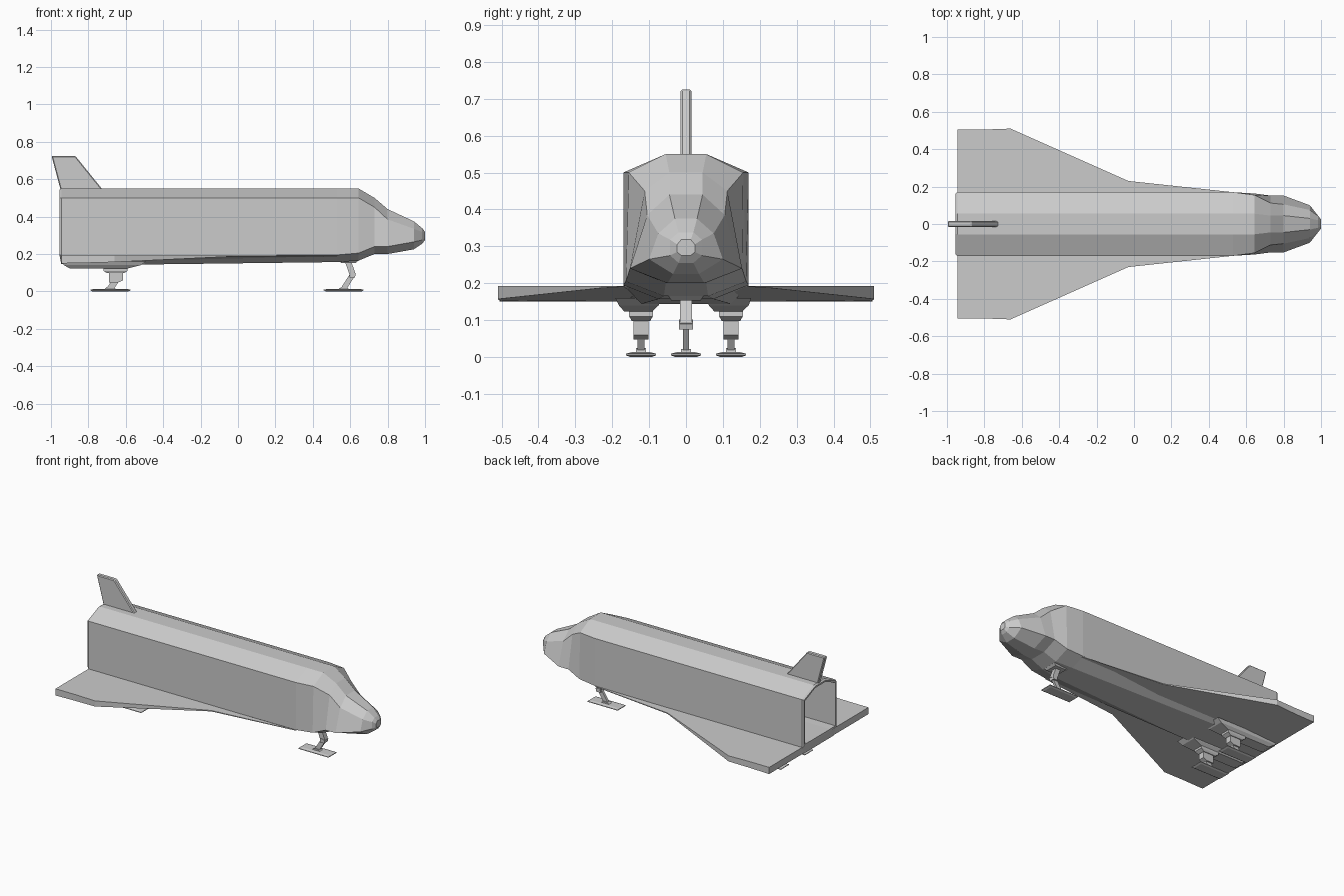
import bpy, bmesh
from mathutils import Vector

if "Cube" in bpy.data.objects:
    bpy.data.objects.remove(bpy.data.objects["Cube"])


def finish(bm, name):
    bmesh.ops.recalc_face_normals(bm, faces=bm.faces)
    me = bpy.data.meshes.new(name)
    bm.to_mesh(me)
    bm.free()
    ob = bpy.data.objects.new(name, me)
    bpy.context.collection.objects.link(ob)
    return ob


def loft(name, rings):
    """Join equal-length rings of points and cap both ends."""
    bm = bmesh.new()
    vs = [[bm.verts.new(p) for p in r] for r in rings]
    n = len(vs[0])
    for a, b in zip(vs, vs[1:]):
        for i in range(n):
            bm.faces.new((a[i], a[(i + 1) % n], b[(i + 1) % n], b[i]))
    bm.faces.new(vs[0])
    bm.faces.new(vs[-1])
    return finish(bm, name)


def section(x, *half):
    """Symmetric hull ring from half-profile (y, z) points, top to bottom."""
    return [(x, y, z) for y, z in half] + [(x, -y, z) for y, z in reversed(half)]


def rect(x0, x1, y0, y1, z):
    return [(x0, y0, z), (x1, y0, z), (x1, y1, z), (x0, y1, z)]


def prism(name, profile, y, w):
    """Extrude an (x, z) profile across y."""
    return loft(name, [[(x, y - w, z) for x, z in profile],
                       [(x, y + w, z) for x, z in profile]])


def strut(name, a, b, y, w, t):
    """Flat-sided leg link between two (x, z) points."""
    a, b = Vector(a), Vector(b)
    d = (b - a).normalized() * t
    n = Vector((-d.y, d.x))
    return prism(name, [a + n, b + n, b - n, a - n], y, w)


# Hull: hollow bay, rear rim, body and faceted nose in one loft
inner = ((.05, .533), (.153, .49), (.153, .212), (.10, .21))
loft("fuselage", [
    section(.60, *inner),
    section(-.955, *inner),
    section(-.955, (.052, .543), (.163, .497), (.163, .20), (.10, .198)),
    section(-.945, (.055, .55), (.17, .50), (.17, .19), (.15, .147)),
    section(-.50, (.055, .55), (.17, .50), (.17, .19), (.12, .144)),
    section(.53, (.055, .55), (.17, .50), (.17, .195), (.075, .157)),
    section(.645, (.055, .55), (.155, .50), (.163, .205), (.06, .165)),
    section(.73, (.045, .50), (.112, .45), (.152, .24), (.055, .20)),
    section(.80, (.045, .44), (.105, .385), (.152, .24), (.05, .20)),
    section(.94, (.03, .375), (.075, .335), (.10, .265), (.035, .225)),
    section(.985, (.02, .338), (.043, .318), (.043, .275), (.02, .255)),
    section(1.0, (.013, .318), (.024, .305), (.024, .285), (.013, .275)),
])

# Wedge-shaped delta wings with forward strakes
plan = [(-.945, .10, .15), (-.945, .505, .15), (-.80, .505, .153), (-.66, .51, .157),
        (-.03, .23, .187), (.53, .17, .19), (.53, .10, .19)]
for side, s in (("left", 1), ("right", -1)):
    loft(side + "_wing", [[(x, s * y, .193) for x, y, z in plan],
                          [(x, s * y, z) for x, y, z in plan]])

# Tail fin with bevelled edges
fin = prism("tail_fin", [(-.71, .53), (-.73, .552), (-.87, .725), (-.997, .725), (-.945, .53)], 0, .015)
bev = fin.modifiers.new("bevel", 'BEVEL')
bev.width = .005
bev.segments = 1


def foot(name, x, y):
    loft(name, [rect(x - .095, x + .095, y - .03, y + .03, 0),
                rect(x - .107, x + .107, y - .041, y + .041, .005),
                rect(x - .107, x + .107, y - .041, y + .041, .009),
                rect(x - .09, x + .09, y - .025, y + .025, .013)])


# Nose landing gear
loft("nose_gear_bay", [rect(.53, .66, -.055, .055, .178), rect(.55, .63, -.04, .04, .153)])
strut("nose_gear_upper", (.585, .17), (.615, .085), 0, .016, .016)
strut("nose_gear_lower", (.613, .09), (.563, .012), 0, .008, .014)
prism("nose_gear_knee", [(.595, .075), (.625, .075), (.63, .095), (.60, .102)], 0, .019)
prism("nose_gear_ankle", [(.535, .01), (.595, .01), (.58, .022), (.55, .022)], 0, .014)
foot("nose_gear_foot", .565, 0)

# Main landing gear with belly fairings, mirrored left and right
for side, s in (("left", 1), ("right", -1)):
    y = s * .122
    loft(side + "_gear_fairing", [rect(-.945, -.49, y - .07, y + .055, .16),
                                  rect(-.93, -.52, y - .06, y + .048, .14),
                                  rect(-.90, -.59, y - .045, y + .03, .123)])
    loft(side + "_gear_plate", [rect(-.72, -.59, y - .032, y + .032, .132),
                                rect(-.72, -.59, y - .032, y + .032, .11),
                                rect(-.70, -.61, y - .025, y + .025, .098)])
    prism(side + "_gear_collar", [(-.69, .10), (-.615, .10), (-.615, .06), (-.64, .048),
                                  (-.69, .048)], y, .02)
    strut(side + "_gear_strut", (-.65, .065), (-.685, .012), y, .01, .017)
    prism(side + "_gear_ankle", [(-.715, .01), (-.65, .01), (-.665, .024), (-.70, .024)], y, .014)
    foot(side + "_gear_foot", -.682, y)
